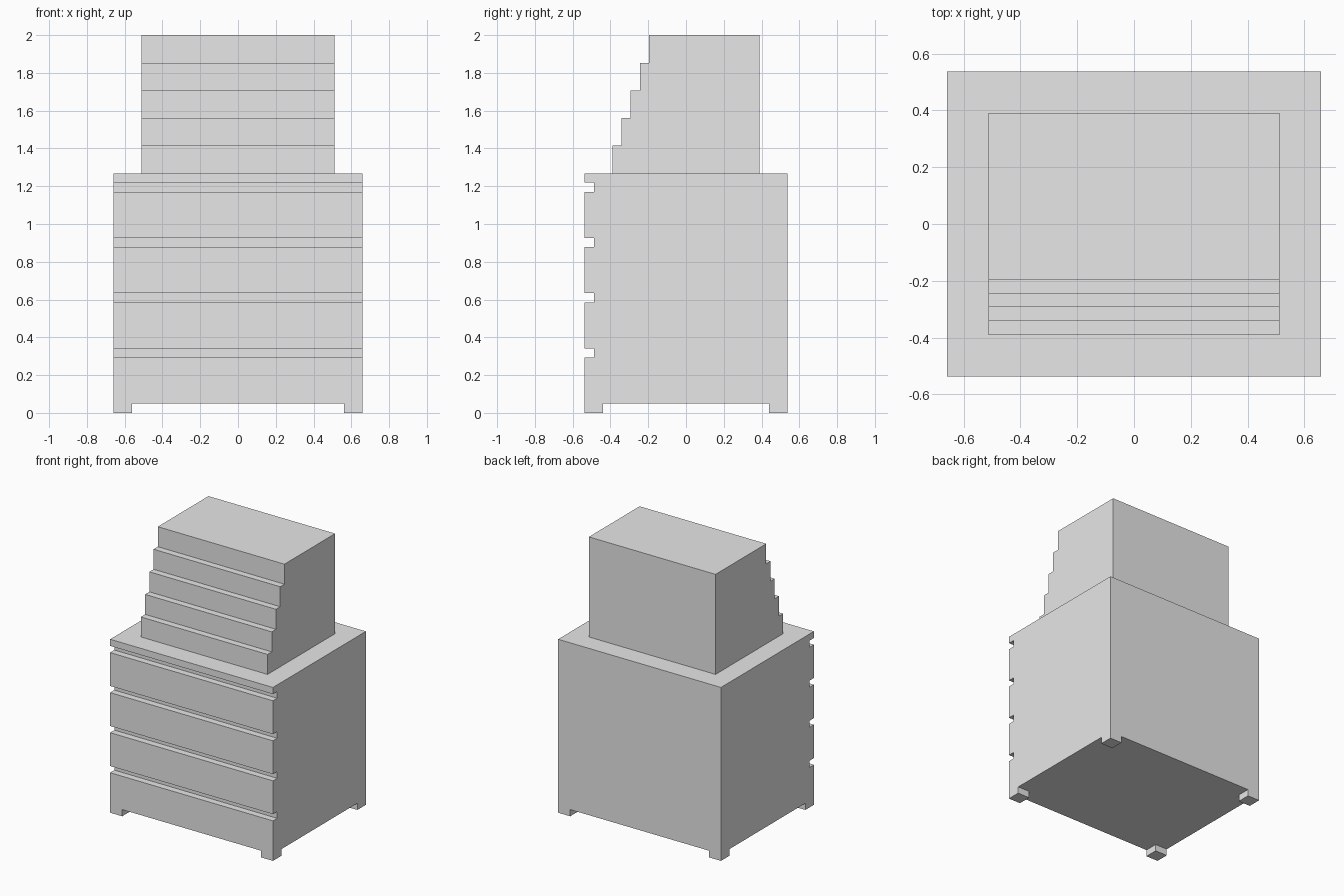
import bpy
import bmesh

U = 2 / 41  # module: every size is a multiple of this

cube = bpy.data.objects.get("Cube")
if cube:
    bpy.data.objects.remove(cube, do_unlink=True)

grey = bpy.data.materials.new("light_grey")
grey.use_nodes = True
grey.diffuse_color = (0.8, 0.8, 0.8, 1)
grey.node_tree.nodes["Principled BSDF"].inputs["Base Color"].default_value = (0.8, 0.8, 0.8, 1)


def extrude_profile(name, profile, x0, x1):
    """Extrude a closed (y, z) side profile from x0 to x1, in modules."""
    bm = bmesh.new()
    face = bm.faces.new([bm.verts.new((x0 * U, y * U, z * U)) for y, z in profile])
    result = bmesh.ops.extrude_face_region(bm, geom=[face], use_keep_orig=True)
    moved = [v for v in result["geom"] if isinstance(v, bmesh.types.BMVert)]
    bmesh.ops.translate(bm, verts=moved, vec=((x1 - x0) * U, 0, 0))
    bmesh.ops.recalc_face_normals(bm, faces=bm.faces)
    mesh = bpy.data.meshes.new(name)
    bm.to_mesh(mesh)
    bm.free()
    mesh.materials.append(grey)
    obj = bpy.data.objects.new(name, mesh)
    bpy.context.collection.objects.link(obj)
    return obj


# Lower cabinet: box with four finger grooves across the drawer front
cabinet = [(11, 26), (11, 1), (-11, 1)]
for z in range(6, 25, 6):
    cabinet += [(-11, z), (-10, z), (-10, z + 1), (-11, z + 1)]
cabinet.append((-11, 26))
extrude_profile("lower_cabinet", cabinet, -13.5, 13.5)

# Upper chest: five drawers, each stepped back from the one below
chest = [(8, 41), (8, 26)]
for i in range(5):
    y, z = i - 8, 26 + 3 * i
    chest += [(y, z), (y, z + 3)]
extrude_profile("upper_chest", chest, -10.5, 10.5)

# Four square corner feet
for side, x in (("right", -13.5), ("left", 11.5)):
    for end, y in (("front", -11), ("back", 9)):
        square = [(y, 0), (y + 2, 0), (y + 2, 1), (y, 1)]
        extrude_profile(f"{end}_{side}_foot", square, x, x + 2)
